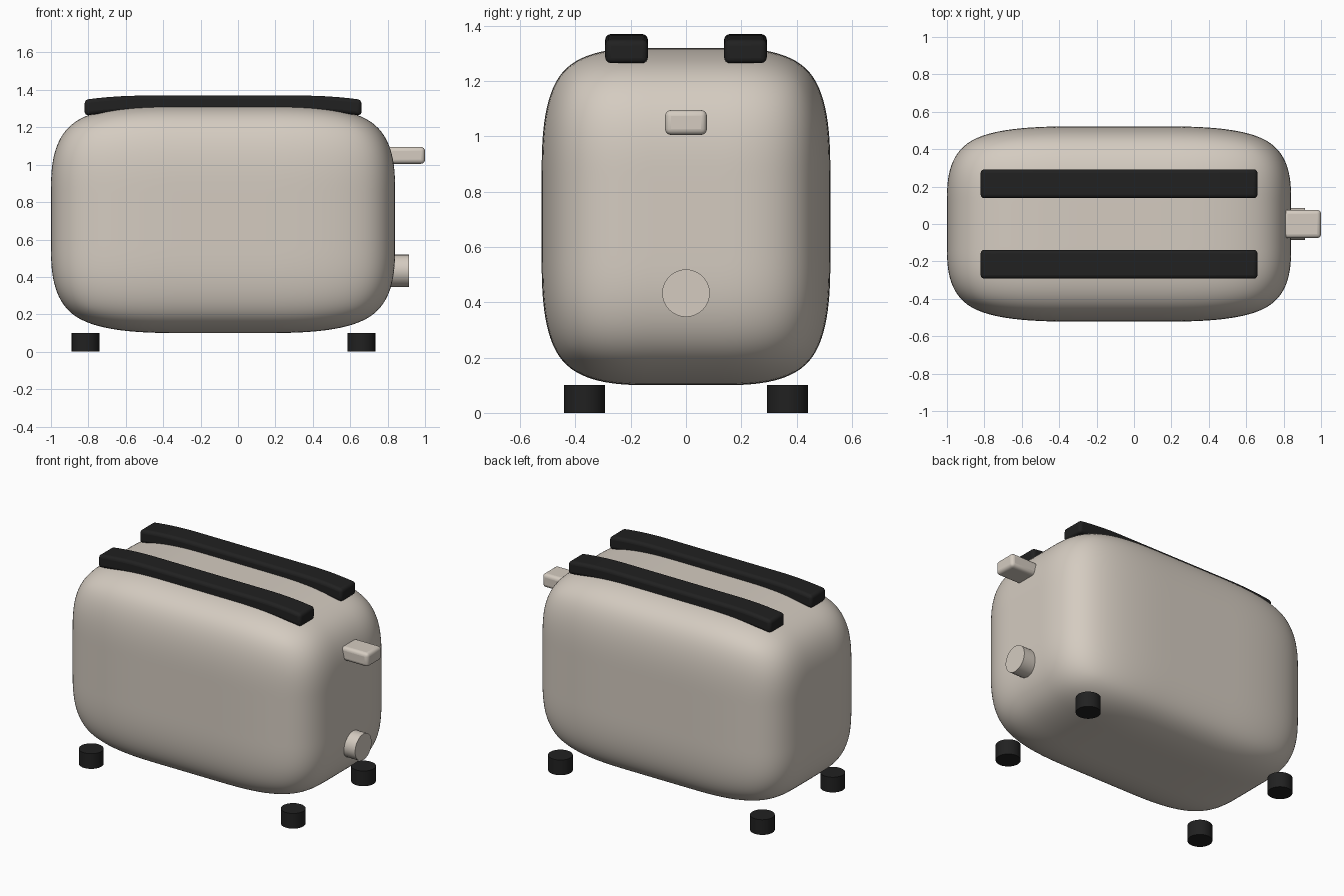
import bpy, bmesh
from math import radians, copysign
from mathutils import Matrix, Vector

default = bpy.data.objects.get("Cube")
if default:
    bpy.data.objects.remove(default, do_unlink=True)


def make_material(name, rgb, roughness):
    mat = bpy.data.materials.new(name)
    mat.use_nodes = True
    mat.diffuse_color = (*rgb, 1)
    shader = mat.node_tree.nodes["Principled BSDF"]
    shader.inputs["Base Color"].default_value = (*rgb, 1)
    shader.inputs["Roughness"].default_value = roughness
    return mat


cream = make_material("warm cream", (0.66, 0.60, 0.53), 0.4)
black = make_material("soft black", (0.015, 0.015, 0.015), 0.6)


def finish(bm, name, mat, location):
    mesh = bpy.data.meshes.new(name)
    bm.to_mesh(mesh)
    bm.free()
    mesh.materials.append(mat)
    obj = bpy.data.objects.new(name, mesh)
    obj.location = location
    bpy.context.collection.objects.link(obj)
    return obj


def smooth(obj, angle=35):
    bpy.ops.object.select_all(action="DESELECT")
    obj.select_set(True)
    bpy.context.view_layer.objects.active = obj
    bpy.ops.object.shade_smooth_by_angle(angle=radians(angle))


def add_bevel(obj, width, segments=4):
    bevel = obj.modifiers.new("Rounded edges", "BEVEL")
    bevel.width = width
    bevel.segments = segments
    bevel.limit_method = "ANGLE"
    bevel.angle_limit = radians(40)


def cylinder(name, mat, radius, depth, location, axis="Z"):
    bm = bmesh.new()
    bmesh.ops.create_cone(bm, cap_ends=True, segments=32, radius1=radius,
                          radius2=radius, depth=depth)
    if axis == "X":
        bm.transform(Matrix.Rotation(radians(90), 4, "Y"))
    obj = finish(bm, name, mat, location)
    smooth(obj)
    return obj


# Body: a coarse cage, softened by subdivision into a pillowy shell
half = Vector((0.92, 0.522, 0.61))
inner = 0.13
bm = bmesh.new()
bmesh.ops.create_cube(bm, size=2)
bmesh.ops.subdivide_edges(bm, edges=bm.edges[:], cuts=2, use_grid_fill=True)
for v in bm.verts:
    v.co = Vector([h * (c if abs(c) > 0.9 else copysign(inner, c))
                   for c, h in zip(v.co, half)])
for f in bm.faces:
    f.smooth = True
body = finish(bm, "body", cream, (-0.08, 0, 0.71))
subsurf = body.modifiers.new("Soft shell", "SUBSURF")
subsurf.levels = subsurf.render_levels = 4

# Slot rims: long bars whose ends dip along the shoulders of the body
for side, label in ((-1, "front"), (1, "back")):
    bm = bmesh.new()
    bmesh.ops.create_cube(bm, size=1)
    bm.transform(Matrix.Diagonal((1.48, 0.154, 0.085, 1)))
    lengthwise = [e for e in bm.edges
                  if abs(e.verts[0].co.x - e.verts[1].co.x) > 1]
    bmesh.ops.subdivide_edges(bm, edges=lengthwise, cuts=23)
    for v in bm.verts:
        v.co.z -= 0.022 * max(0, (abs(v.co.x) - 0.42) / 0.32) ** 2
    rim = finish(bm, label + "_slot_rim", black, (-0.08, side * 0.215, 1.327))
    add_bevel(rim, 0.02)
    smooth(rim, 40)

# Lever on the left end
bm = bmesh.new()
bmesh.ops.create_cube(bm, size=1)
bm.transform(Matrix.Diagonal((0.2, 0.152, 0.09, 1)))
lever = finish(bm, "lever", cream, (0.9, 0, 1.05))
add_bevel(lever, 0.022)
smooth(lever, 40)

# Browning knob below the lever
cylinder("knob", cream, 0.086, 0.115, (0.858, 0, 0.433), "X")

# Four feet
for x, end in ((-0.815, "right"), (0.66, "left")):
    for y, label in ((-0.367, "front"), (0.367, "back")):
        cylinder(f"{label}_{end}_foot", black, 0.074, 0.1, (x, y, 0.05))
